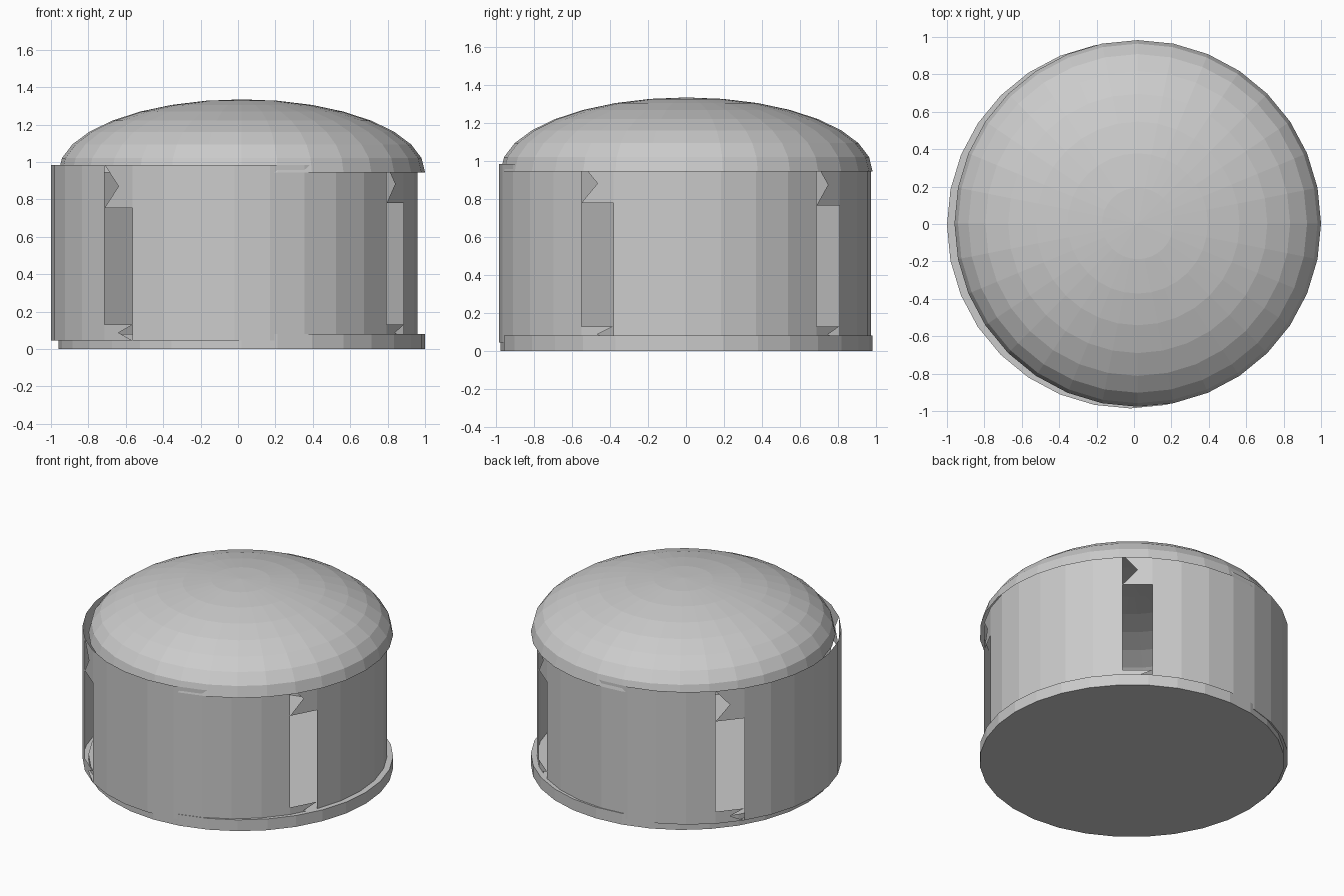
import bpy, bmesh
from math import sin, cos, pi

old = bpy.data.objects.get("Cube")
if old:
    bpy.data.objects.remove(old, do_unlink=True)

SEGS = 32
RADIUS = 0.98
STEP = 2 * pi / SEGS

grey = bpy.data.materials.new("light_grey")
grey.use_nodes = True
grey.diffuse_color = (0.6, 0.6, 0.6, 1)
grey.node_tree.nodes["Principled BSDF"].inputs["Base Color"].default_value = (0.6, 0.6, 0.6, 1)


def finish(bm, name, location):
    """Turn a bmesh into a flat shaded object."""
    mesh = bpy.data.meshes.new(name)
    bm.to_mesh(mesh)
    bm.free()
    mesh.materials.append(grey)
    obj = bpy.data.objects.new(name, mesh)
    obj.location = location
    bpy.context.collection.objects.link(obj)
    return obj


# Base disc
bm = bmesh.new()
bmesh.ops.create_cone(bm, cap_ends=True, segments=SEGS, radius1=RADIUS, radius2=RADIUS, depth=0.08)
finish(bm, "base_disc", (0.02, 0.003, 0.04))

# Domed lid: upper half of a flattened sphere, open underneath
bm = bmesh.new()
bmesh.ops.create_uvsphere(bm, u_segments=SEGS, v_segments=16, radius=1)
bmesh.ops.delete(bm, geom=[v for v in bm.verts if v.co.z < -0.01], context='VERTS')
bmesh.ops.scale(bm, vec=(RADIUS, RADIUS, 0.39), verts=bm.verts)
finish(bm, "domed_lid", (0.02, 0.003, 0.945))

# Thin outer wall with four slots; each slot has a notched plate above and below
BOTTOM, TOP, SILL = 0.045, 0.985, 0.13
slots = {4: 0.765, 12: 0.77, 20: 0.755, 29: 0.78}   # segment: slot top height
bm = bmesh.new()


def wall_face(seg, points):
    """Add a face on one wall panel from (fraction across, height) points."""
    a, b = seg * STEP, (seg + 1) * STEP
    bm.faces.new([bm.verts.new((RADIUS * (cos(a) * (1 - t) + cos(b) * t),
                                RADIUS * (sin(a) * (1 - t) + sin(b) * t), z))
                  for t, z in points])


for seg in range(SEGS):
    if seg in slots:
        head = slots[seg]
        wall_face(seg, [(0, head), (1, head), (1, TOP), (0, TOP), (0.5, (head + TOP) / 2)])
        wall_face(seg, [(0, BOTTOM), (1, BOTTOM), (0.5, (BOTTOM + SILL) / 2), (1, SILL), (0, SILL)])
    else:
        wall_face(seg, [(0, BOTTOM), (1, BOTTOM), (1, TOP), (0, TOP)])

# Wall floor
bm.faces.new([bm.verts.new((RADIUS * cos(-i * STEP), RADIUS * sin(-i * STEP), BOTTOM))
              for i in range(SEGS)])
bmesh.ops.remove_doubles(bm, verts=bm.verts, dist=0.0005)
bmesh.ops.triangulate(bm, faces=[f for f in bm.faces if len(f.verts) == 5])
finish(bm, "slotted_wall", (-0.02, -0.006, 0))
